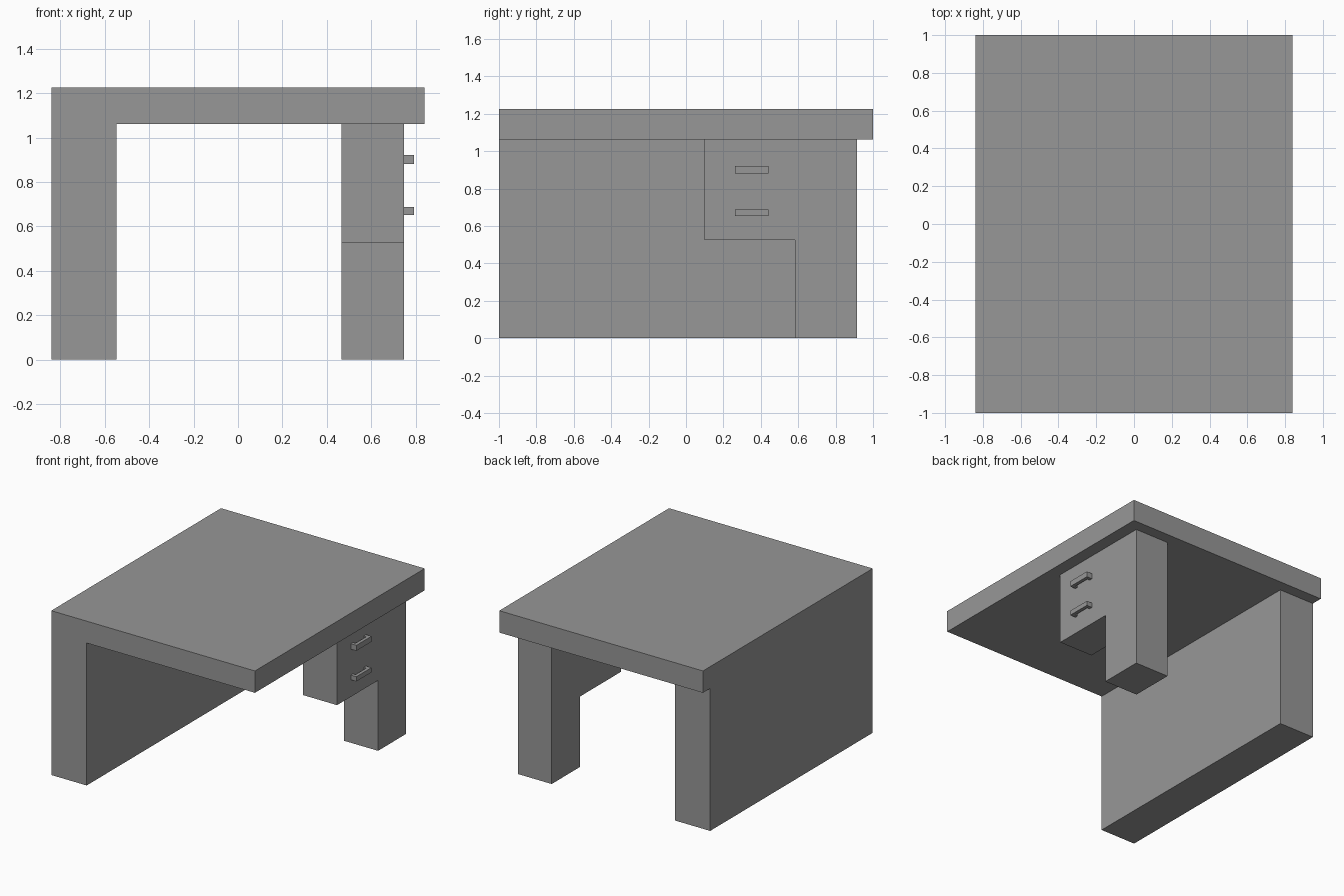
import bpy
import bmesh

cube = bpy.data.objects.get("Cube")
if cube:
    bpy.data.objects.remove(cube, do_unlink=True)

grey = bpy.data.materials.new("plain grey")
grey.use_nodes = True
grey.diffuse_color = (0.31, 0.31, 0.31, 1)
grey.node_tree.nodes["Principled BSDF"].inputs["Base Color"].default_value = (0.31, 0.31, 0.31, 1)


def prism(name, outline, axis, start, end):
    """Extrude a 2D outline along x (outline in y, z) or y (outline in x, z)."""
    bm = bmesh.new()
    place = (lambda a, b: (start, a, b)) if axis == "x" else (lambda a, b: (a, start, b))
    face = bm.faces.new([bm.verts.new(place(a, b)) for a, b in outline])
    grown = bmesh.ops.extrude_face_region(bm, geom=[face])
    depth = end - start
    offset = (depth, 0, 0) if axis == "x" else (0, depth, 0)
    verts = [v for v in grown["geom"] if isinstance(v, bmesh.types.BMVert)]
    bmesh.ops.translate(bm, vec=offset, verts=verts)
    bmesh.ops.recalc_face_normals(bm, faces=bm.faces)
    mesh = bpy.data.meshes.new(name)
    bm.to_mesh(mesh)
    bm.free()
    mesh.materials.append(grey)
    obj = bpy.data.objects.new(name, mesh)
    bpy.context.collection.objects.link(obj)
    return obj


def rect(a0, a1, b0, b1):
    return [(a0, b0), (a1, b0), (a1, b1), (a0, b1)]


TOP, UNDER, BACK = 1.225, 1.062, 0.915

# Desk top and the full-depth side panel
prism("desk_top", rect(-0.84, 0.84, UNDER, TOP), "y", -1, 1)
prism("side_panel", rect(-0.84, -0.548, 0, UNDER), "y", -1, BACK)

# Drawer cabinet with its back leg, one stepped profile
prism("drawer_cabinet",
      [(0.1, UNDER), (0.1, 0.525), (0.583, 0.525), (0.583, 0), (BACK, 0), (BACK, UNDER)],
      "x", 0.467, 0.747)

# U-shaped drawer handles
FRONT, GRIP, REACH = 0.747, 0.768, 0.793
for name, z0, z1 in (("upper_handle", 0.88, 0.921), ("lower_handle", 0.652, 0.687)):
    prism(name + "_bar", rect(0.262, 0.44, z0, z1), "x", GRIP, REACH)
    for side, y in (("front", 0.262), ("back", 0.415)):
        prism(f"{name}_{side}_post", rect(y, y + 0.025, z0, z1), "x", FRONT, GRIP)
